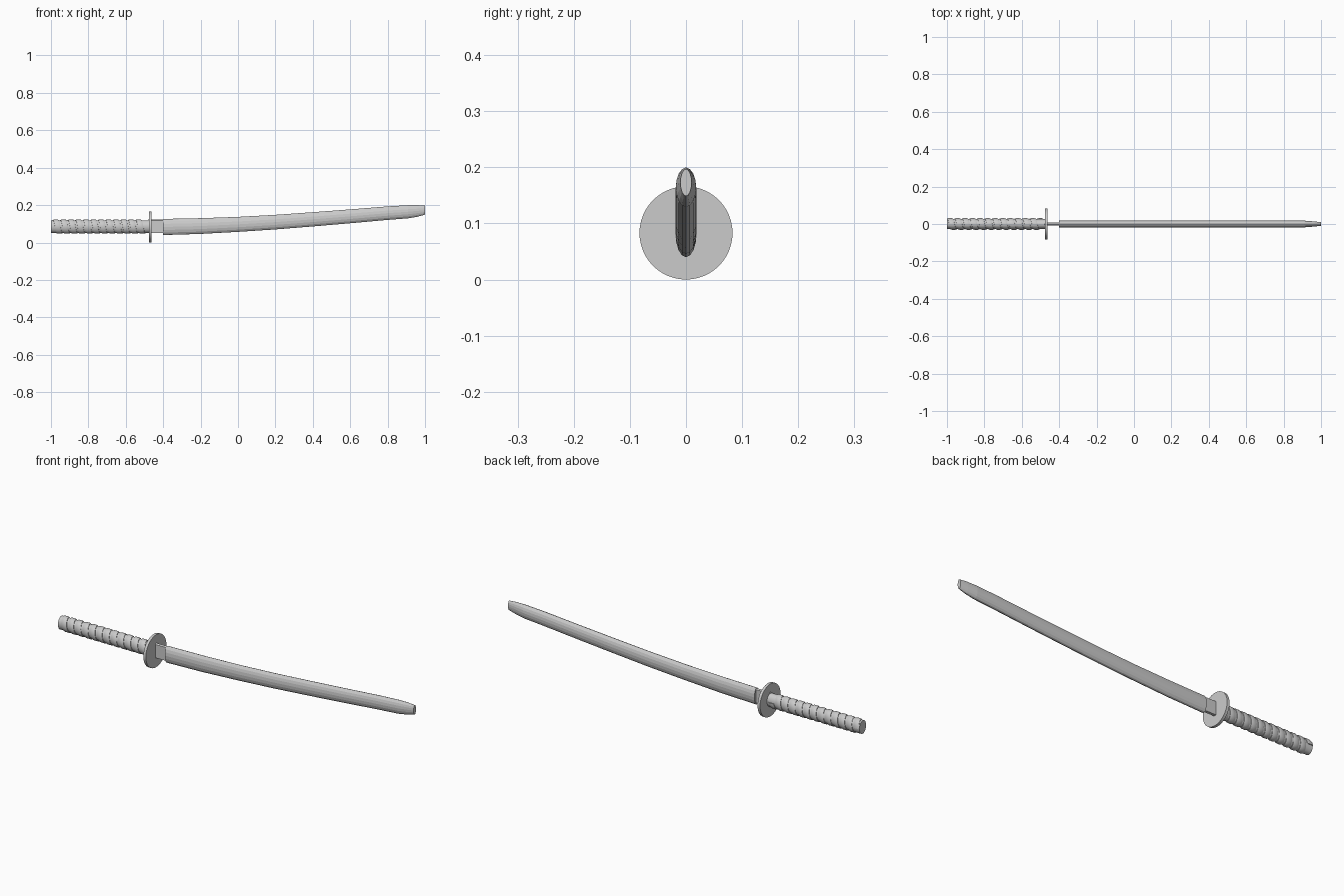
import bpy
import bmesh
from math import sin, cos, pi

if "Cube" in bpy.data.objects:
    bpy.data.objects.remove(bpy.data.objects["Cube"])

AXIS_Z = 0.083


def loft(name, rings, smooth=None):
    """Skin a list of equal-length point rings and cap both ends."""
    bm = bmesh.new()
    loops = [[bm.verts.new(p) for p in ring] for ring in rings]
    n = len(loops[0])
    for a, b in zip(loops, loops[1:]):
        for i in range(n):
            j = (i + 1) % n
            bm.faces.new((a[i], a[j], b[j], b[i]))
    bm.faces.new(loops[0][::-1])
    bm.faces.new(loops[-1])
    bmesh.ops.recalc_face_normals(bm, faces=bm.faces)
    mesh = bpy.data.meshes.new(name)
    bm.to_mesh(mesh)
    bm.free()
    obj = bpy.data.objects.new(name, mesh)
    bpy.context.collection.objects.link(obj)
    if smooth:
        bpy.ops.object.select_all(action='DESELECT')
        obj.select_set(True)
        bpy.context.view_layer.objects.active = obj
        bpy.ops.object.shade_smooth_by_angle(angle=smooth)
    return obj


def ellipse(x, z, ry, rz, n):
    return [(x, ry * cos(2 * pi * i / n), z + rz * sin(2 * pi * i / n))
            for i in range(n)]


# Scabbard: faceted oval sweep, (x, centre z, half width, half height)
stations = [(-0.40, 0.083, 0.019, 0.043), (-0.20, 0.088, 0.019, 0.042),
            (0.0, 0.097, 0.019, 0.040), (0.2, 0.109, 0.019, 0.039),
            (0.4, 0.124, 0.019, 0.038), (0.6, 0.140, 0.019, 0.037),
            (0.8, 0.157, 0.019, 0.036), (0.91, 0.1645, 0.018, 0.035),
            (0.96, 0.169, 0.014, 0.031), (1.0, 0.173, 0.010, 0.024)]
loft("scabbard", [ellipse(x, z, ry, rz, 16) for x, z, ry, rz in stations])

# Blade collar: flat slab between guard and scabbard
slab = [(-0.007, -0.032), (0.007, -0.032), (0.007, 0.036), (0, 0.041), (-0.007, 0.036)]
loft("blade_collar", [[(x, y, AXIS_Z + z) for y, z in slab] for x in (-0.48, -0.38)])

# Guard: thin round disc
loft("guard", [ellipse(x, AXIS_Z, 0.083, 0.083, 48) for x in (-0.477, -0.463)], 0.6)

# Handle core: oval grip running into the guard
loft("handle_core", [ellipse(x, AXIS_Z + 0.002, 0.027, 0.034, 24)
                     for x in (-1.0, -0.47)], 0.6)

# Handle wrap: wide tape wound as a helix around the core
TURNS, STEPS = 12, 24
START, END = -0.984, -0.501
tape = [(-0.016, -0.004), (-0.015, 0.002), (-0.009, 0.004),
        (0.009, 0.004), (0.015, 0.002), (0.016, -0.004)]
rings = []
for s in range(TURNS * STEPS + 1):
    a = 2 * pi * s / STEPS
    x = START + (END - START) * s / (TURNS * STEPS)
    rings.append([(x + dx, (0.027 + dr) * cos(a), AXIS_Z + 0.002 + (0.034 + dr) * sin(a))
                  for dx, dr in tape])
loft("handle_wrap", rings, 0.6)
